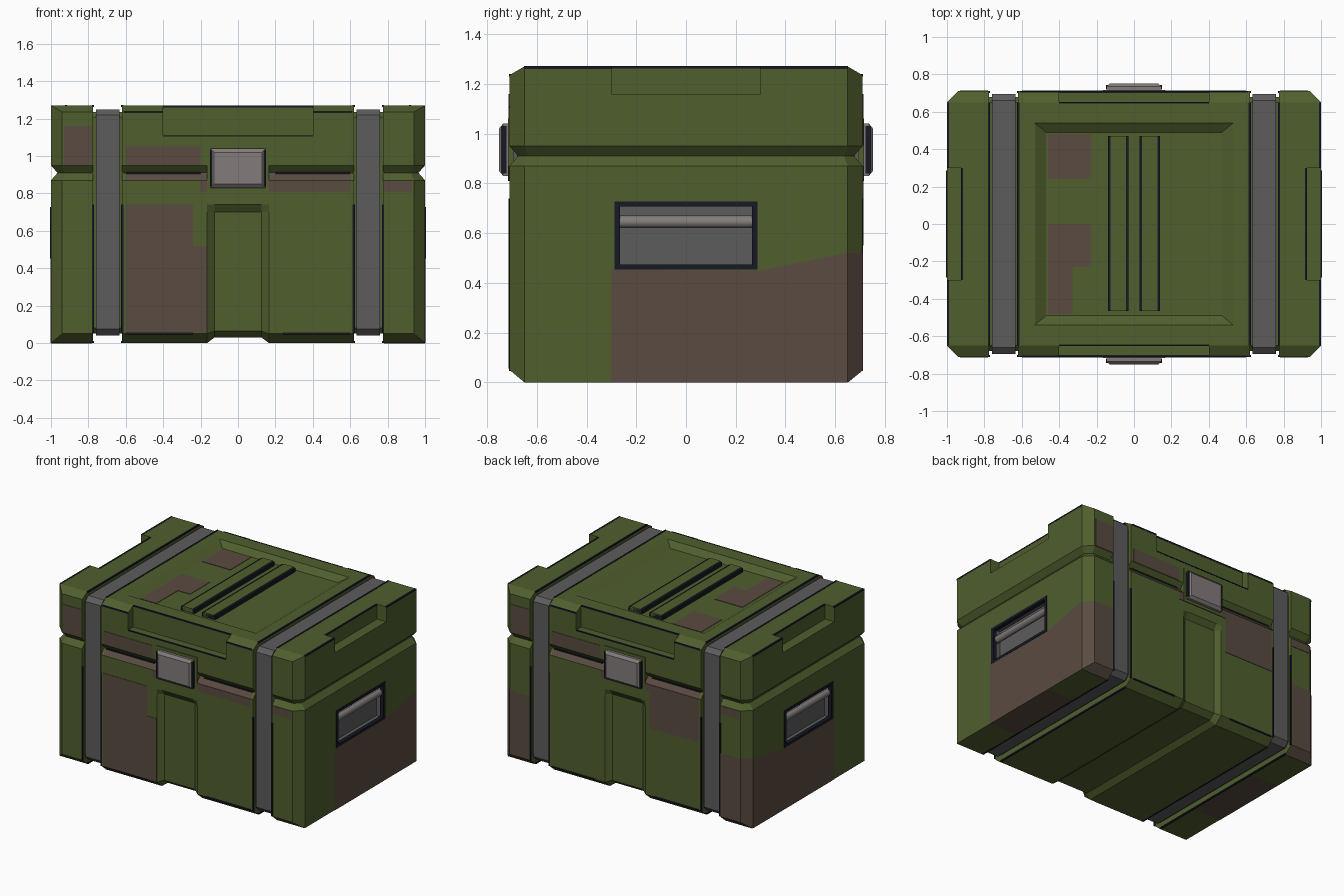
import bpy, bmesh, math
from mathutils import Vector

if "Cube" in bpy.data.objects:
    bpy.data.objects.remove(bpy.data.objects["Cube"])


def mat(name, rgb):
    m = bpy.data.materials.new(name)
    m.diffuse_color = (*rgb, 1)
    m.use_nodes = True
    m.node_tree.nodes["Principled BSDF"].inputs["Base Color"].default_value = m.diffuse_color
    return m


GREEN = mat("olive green", (0.080, 0.114, 0.027))
BROWN = mat("camo brown", (0.102, 0.070, 0.054))
GREY = mat("strap grey", (0.107, 0.107, 0.107))
STEEL = mat("light steel", (0.225, 0.202, 0.197))
DARK = mat("dark trim", (0.008, 0.009, 0.018))


def finish(name, bm, m):
    me = bpy.data.meshes.new(name)
    bm.to_mesh(me)
    bm.free()
    me.materials.append(m)
    ob = bpy.data.objects.new(name, me)
    bpy.context.collection.objects.link(ob)
    return ob


def hull(name, pts, m):
    """Convex solid around the points, with flat faces merged."""
    bm = bmesh.new()
    for p in pts:
        bm.verts.new(p)
    bmesh.ops.remove_doubles(bm, verts=bm.verts[:], dist=1e-5)
    bmesh.ops.convex_hull(bm, input=bm.verts[:])
    bmesh.ops.delete(bm, geom=[v for v in bm.verts if not v.link_faces], context='VERTS')
    bmesh.ops.dissolve_limit(bm, angle_limit=0.01, verts=bm.verts[:], edges=bm.edges[:])
    bmesh.ops.recalc_face_normals(bm, faces=bm.faces[:])
    return finish(name, bm, m)


def box_pts(x, y, z):
    return [(a, b, c) for a in x for b in y for c in z]


def box(name, x, y, z, m):
    return hull(name, box_pts(x, y, z), m)


def patch(name, pts, m=BROWN):
    bm = bmesh.new()
    bm.faces.new([bm.verts.new(p) for p in pts])
    return finish(name, bm, m)


def cut(ob, cutters):
    for c in cutters:
        md = ob.modifiers.new("cut", 'BOOLEAN')
        md.operation, md.solver, md.object = 'DIFFERENCE', 'EXACT', c
    dg = bpy.context.evaluated_depsgraph_get()
    me = bpy.data.meshes.new_from_object(ob.evaluated_get(dg))
    ob.modifiers.clear()
    ob.data = me
    me.materials.clear()
    me.materials.append(GREEN)
    for p in me.polygons:
        p.material_index = 0
    for c in cutters:
        bpy.data.objects.remove(c)


# Side profiles (y, z) of lower box and lid, meeting in a V groove at z 0.91
LOWER = [(0.65, 0), (0.71, 0.05), (0.71, 0.87), (0.675, 0.91)]
LID = [(0.675, 0.91), (0.71, 0.95), (0.71, 1.235), (0.65, 1.27)]


def end_pts(prof, s):
    pts = []
    for y, z in prof:
        d = 0.035 if z == 0.91 else 0
        for t in (-1, 1):
            pts.append((s * 0.775, t * y, z))
            pts.append((s * (1 - d), t * (0.65 - d * 0.4), z))
            if 0 < z < 1.27:
                pts.append((s * (0.94 - d * 0.4), t * y, z))
    return pts


def end_block(s):
    # Lower end with handle recess
    low = hull("lower_end", end_pts(LOWER, s), GREEN)
    cut(low, [box("cutter", (s * 0.93, s * 1.1), (-0.285, 0.285), (0.455, 0.725), GREEN)])
    low.data.materials.append(GREY)
    for p in low.data.polygons:
        c = p.center
        if abs(c.y) < 0.29 and 0.45 < c.z < 0.73 and 0.92 < abs(c.x) < 0.995:
            p.material_index = 1
    # Lid end with grip notch
    lid = hull("lid_end", end_pts(LID, s), GREEN)
    cut(lid, [box("cutter", (s * 0.925, s * 1.1), (-0.3, 0.3), (1.16, 1.4), GREEN)])
    box("notch_edge", (s * 0.915, s * 0.926), (-0.3, 0.3), (1.262, 1.272), DARK)
    for t in (-1, 1):
        box("lid_end_edge", (s * 0.988, s * 1.001), (t * 0.3, t * 0.65), (1.26, 1.271), DARK)
    # Handle frame and bar
    fx = (s * 0.975, s * 1.004)
    for t in (-1, 1):
        box("handle_frame_side", fx, (t * 0.265, t * 0.287), (0.453, 0.727), DARK)
    for z in (0.453, 0.707):
        box("handle_frame_rail", fx, (-0.287, 0.287), (z, z + 0.02), DARK)
    bpy.ops.mesh.primitive_cylinder_add(vertices=12, radius=0.025, depth=0.56,
                                        location=(s * 0.967, 0, 0.645), rotation=(math.pi / 2, 0, 0))
    bar = bpy.context.object
    bar.name = "handle_bar"
    bar.data.materials.append(STEEL)
    bpy.ops.object.shade_smooth_by_angle()
    # Strap channel and strap
    for name, x, prof, m in (
            ("strap_channel", (0.615, 0.78), [(0.65, 0.05), (0.68, 0.08), (0.68, 1.205), (0.65, 1.235)], GREEN),
            ("strap", (0.634, 0.76), [(0.66, 0.04), (0.695, 0.075), (0.695, 1.22), (0.66, 1.25)], GREY)):
        hull(name, [(s * a, t * y, z) for a in x for t in (-1, 1) for y, z in prof], m)
    # Dark edges along the strap channel
    for a in (0.613, 0.769):
        x = (s * a, s * (a + 0.012))
        box("channel_edge_top", x, (-0.65, 0.65), (1.262, 1.272), DARK)
        box("channel_edge_bottom", x, (-0.65, 0.65), (-0.001, 0.01), DARK)
        for t in (-1, 1):
            box("channel_edge_side", x, (t * 0.70, t * 0.7115), (0.05, 0.74), DARK)
    # Camouflage around the lower rear corner
    e = s * 1.003
    patch("camo_side", [(e, -0.3, 0), (e, 0.65, 0), (e, 0.65, 0.52), (e, 0.3, 0.45), (e, -0.3, 0.454)])
    patch("camo_corner", [(s * 1.002, 0.652, 0.05), (s * 0.942, 0.712, 0.05),
                          (s * 0.942, 0.712, 0.52), (s * 1.002, 0.652, 0.52)])
    patch("camo_corner_tip", [(s * 1.002, 0.652, 0), (s * 0.942, 0.713, 0.05), (s * 1.002, 0.652, 0.05)])
    patch("camo_rear_end", [(s * 0.78, 0.713, 0.05), (s * 0.94, 0.713, 0.05),
                            (s * 0.94, 0.713, 0.52), (s * 0.78, 0.713, 0.52)])
    patch("camo_rear_chamfer", [(s * 0.78, 0.652, -0.002), (s * 1.0, 0.652, -0.002),
                                (s * 0.94, 0.712, 0.048), (s * 0.78, 0.712, 0.048)])
    patch("camo_underside", [(s * 0.785, -0.3, -0.002), (s, -0.3, -0.002), (s, 0.3, -0.002), (s * 0.785, 0.3, -0.002)])


for s in (1, -1):
    end_block(s)

# Centre of the lower box: profile lofted along x, sunk in the middle band
full = [(0.65, 0), (0.71, 0.05), (0.71, 0.70), (0.71, 0.74), (0.71, 0.87), (0.675, 0.91)]
sunk = [(0.639, 0.03), (0.68, 0.064), (0.68, 0.70)] + full[3:]
bm = bmesh.new()
rings = []
for x, prof in ((-0.62, full), (-0.165, full), (-0.125, sunk), (0.125, sunk), (0.165, full), (0.62, full)):
    loop = [(y, z) for y, z in prof] + [(-y, z) for y, z in reversed(prof)]
    rings.append([bm.verts.new((x, y, z)) for y, z in loop])
for a, b in zip(rings, rings[1:]):
    for i in range(len(a)):
        j = (i + 1) % len(a)
        bm.faces.new((a[i], a[j], b[j], b[i]))
bm.faces.new(rings[0])
bm.faces.new(rings[-1])
bmesh.ops.recalc_face_normals(bm, faces=bm.faces[:])
finish("lower_centre", bm, GREEN)

# Centre of the lid with front and rear notches and a sunken top panel
lid = hull("lid_centre", [(x, t * y, z) for x in (-0.62, 0.62) for t in (-1, 1) for y, z in LID], GREEN)
cutters = [box("cutter", (-0.4, 0.4), (t * 0.65, t * 0.8), (1.11, 1.4), GREEN) for t in (-1, 1)]
cutters.append(hull("cutter", box_pts((-0.47, 0.47), (-0.49, 0.49), (1.235,))
                    + box_pts((-0.53, 0.53), (-0.54, 0.54), (1.27, 1.35)), GREEN))
cut(lid, cutters)

# Ribs on the top panel
for s in (1, -1):
    box("rib_base", (s * 0.03, s * 0.14), (-0.465, 0.47), (1.22, 1.262), DARK)
    box("rib", (s * 0.044, s * 0.126), (-0.465, 0.47), (1.22, 1.267), GREEN)

for t in (-1, 1):
    # Latch on its backing block
    box("latch_backing", (-0.165, 0.165), (t * 0.66, t * 0.716), (0.81, 1.06), GREEN)
    hull("latch", box_pts((-0.147, 0.147), (t * 0.70, t * 0.735), (0.83, 1.04))
         + box_pts((-0.128, 0.128), (t * 0.752,), (0.85, 1.02)), STEEL)
    for s in (1, -1):
        box("latch_edge", (s * 0.138, s * 0.151), (t * 0.722, t * 0.742), (0.84, 1.03), DARK)
        # Dark edge lines on front and rear
        box("lid_edge", (s * 0.4, s * 0.61), (t * 0.70, t * 0.712), (1.229, 1.239), DARK)
        box("bottom_edge", (s * 0.24, s * 0.6), (t * 0.70, t * 0.712), (0.046, 0.056), DARK)
        box("groove_line", (s * 0.2, s * 0.6), (t * 0.66, t * 0.684), (0.905, 0.915), DARK)
    box("lid_notch_edge", (-0.4, 0.4), (t * 0.643, t * 0.652), (1.26, 1.271), DARK)
    box("lid_notch_lip", (-0.4, 0.4), (t * 0.70, t * 0.7115), (1.103, 1.111), DARK)


# Camouflage on upright faces; r = 1 front, r = -1 the same turned to the rear
def wall_camo(r, x0, x1, z0, z1):
    box("camo_wall", (r * x0, r * x1), (-r * 0.706, -r * 0.713), (z0, z1), BROWN)


for r in (1, -1):
    wall_camo(r, -0.93, -0.78, 0.952, 1.16)
    wall_camo(r, -0.60, -0.20, 0.952, 1.05)
    wall_camo(r, -0.20, 0.60, 0.81, 0.869)
    wall_camo(r, 0.78, 0.93, 0.81, 0.869)
    patch("camo_groove", [(-0.6, -r * 0.712, 0.872), (0.6, -r * 0.712, 0.872),
                          (0.6, -r * 0.677, 0.912), (-0.6, -r * 0.677, 0.912)])
wall_camo(1, -0.60, -0.24, 0.056, 0.74)
wall_camo(1, -0.24, -0.165, 0.056, 0.52)
wall_camo(-1, 0.20, 0.60, 0.55, 0.81)

# Camouflage on the top panel
for x1, y0, y1 in ((-0.23, 0.24, 0.48), (-0.23, -0.23, 0.0), (-0.33, -0.48, -0.23)):
    box("camo_top", (-0.46, x1), (y0, y1), (1.231, 1.238), BROWN)
